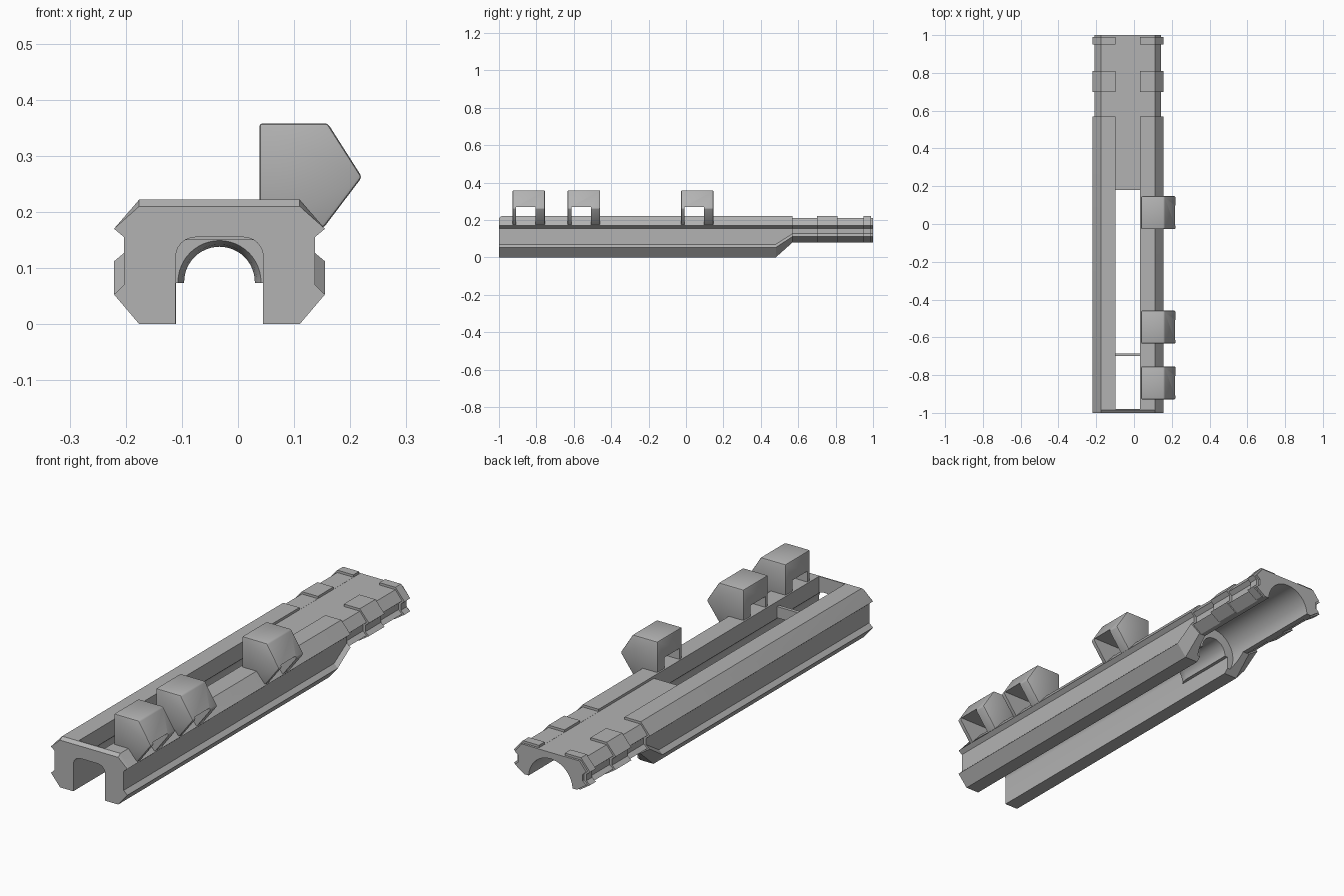
import bpy, bmesh, math

if "Cube" in bpy.data.objects:
    bpy.data.objects.remove(bpy.data.objects["Cube"], do_unlink=True)

grey = bpy.data.materials.new("plain_grey")
grey.use_nodes = True
colour = (0.45, 0.45, 0.45, 1)
grey.diffuse_color = colour
grey.node_tree.nodes["Principled BSDF"].inputs["Base Color"].default_value = colour

CX = -0.033  # centre line of the rail body


def loft(name, stations):
    """Closed solid through a list of (y, [(x, z), ...]) outlines."""
    bm = bmesh.new()
    rings = [[bm.verts.new((x, y, z)) for x, z in pts] for y, pts in stations]
    n = len(rings[0])
    for a, b in zip(rings, rings[1:]):
        for i in range(n):
            j = (i + 1) % n
            bm.faces.new((a[i], a[j], b[j], b[i]))
    bm.faces.new(rings[0])
    bm.faces.new(rings[-1])
    bmesh.ops.recalc_face_normals(bm, faces=bm.faces)
    mesh = bpy.data.meshes.new(name)
    bm.to_mesh(mesh)
    bm.free()
    mesh.materials.append(grey)
    ob = bpy.data.objects.new(name, mesh)
    bpy.context.collection.objects.link(ob)
    return ob


def mirrored(half):
    return [(CX + x, z) for x, z in half] + [(CX - x, z) for x, z in reversed(half)]


def box(name, x0, x1, y0, y1, z0, z1):
    pts = [(x0, z0), (x1, z0), (x1, z1), (x0, z1)]
    return loft(name, [(y0, pts), (y1, pts)])


def activate(ob):
    bpy.ops.object.select_all(action="DESELECT")
    ob.select_set(True)
    bpy.context.view_layer.objects.active = ob


def cut(ob, cutter):
    cutter.hide_render = True
    mod = ob.modifiers.new("cut", "BOOLEAN")
    mod.operation, mod.solver, mod.object = "DIFFERENCE", "EXACT", cutter
    activate(ob)
    bpy.ops.object.modifier_apply(modifier=mod.name)
    bpy.data.objects.remove(cutter, do_unlink=True)


def outline(top, inset, groove, lip, foot):
    return mirrored([(0.143, top), (0.188 - inset, 0.17), (0.17 - inset, 0.155),
                     (0.17 - inset, groove), (0.188 - inset, lip), foot])


def circle(r, z=0.075, n=48):
    return [(CX + r * math.cos(2 * math.pi * i / n), z + r * math.sin(2 * math.pi * i / n))
            for i in range(n)]


# Rail body: deep front, ramp up to a slim rear with raised collars
front = outline(0.222, 0, 0.07, 0.053, (0.143, 0))
front_edge = outline(0.21, 0, 0.07, 0.053, (0.143, 0))
collar = outline(0.222, 0, 0.127, 0.112, (0.14, 0.08))
slim = outline(0.2115, 0.012, 0.127, 0.112, (0.13, 0.08))
stations = [(-1, front_edge), (-0.985, front), (0.48, front), (0.57, collar), (0.57, slim)]
for y0, y1 in ((0.70, 0.81), (0.95, 0.99)):
    stations += [(y0, slim), (y0, collar), (y1, collar), (y1, slim)]
stations.append((1, slim))
body = loft("rail_body", stations)

# Underside channel with rounded shoulders
arc = [(0.043 + 0.035 * math.cos(a * math.pi / 12), 0.12 + 0.035 * math.sin(a * math.pi / 12))
       for a in range(7)]
channel = mirrored([(0.078, -0.1)] + arc)
cut(body, loft("channel_cutter", [(-1.1, channel), (0.2, channel)]))
cut(body, box("slot_cutter", CX - 0.0779, CX + 0.0779, 0.1, 0.7, -0.1, 0.073))

# Stepped round bore: flared mouth, narrow neck, wide rear
bore = [(0.19, 0.077), (0.2, 0.074), (0.215, 0.067), (0.24, 0.063), (0.5, 0.063),
        (0.5, 0.108), (1.1, 0.108)]
cut(body, loft("bore_cutter", [(y, circle(r)) for y, r in bore]))

# Top window and shallow rear floor
cut(body, box("window_cutter", CX - 0.064, CX + 0.064, -0.98, 0.18, 0.1, 0.3))
cut(body, box("floor_cutter", CX - 0.064, CX + 0.064, 0.17, 1.1, 0.211, 0.3))
activate(body)
bpy.ops.object.shade_smooth_by_angle(angle=math.radians(25))

# Thin rib across the window
box("cross_rib", CX - 0.07, CX + 0.07, -0.70, -0.685, 0.15, 0.2)

# Three hooked blocks along the left rail, each pierced sideways
hook = [(0.038, 0.2), (0.038, 0.358), (0.16, 0.358), (0.221, 0.262), (0.152, 0.171), (0.1, 0.19)]
for i, y in enumerate((-0.928, -0.633, -0.027)):
    block = loft("hook_block_%d" % (i + 1), [(y, hook), (y + 0.174, hook)])
    bevel = block.modifiers.new("bevel", "BEVEL")
    bevel.width, bevel.segments = 0.006, 2
    activate(block)
    bpy.ops.object.modifier_apply(modifier=bevel.name)
    cut(block, box("hook_cutter", 0, 0.3, y + 0.02, y + 0.124, 0.1, 0.27))
    activate(block)
    bpy.ops.object.shade_smooth_by_angle(angle=math.radians(35))
